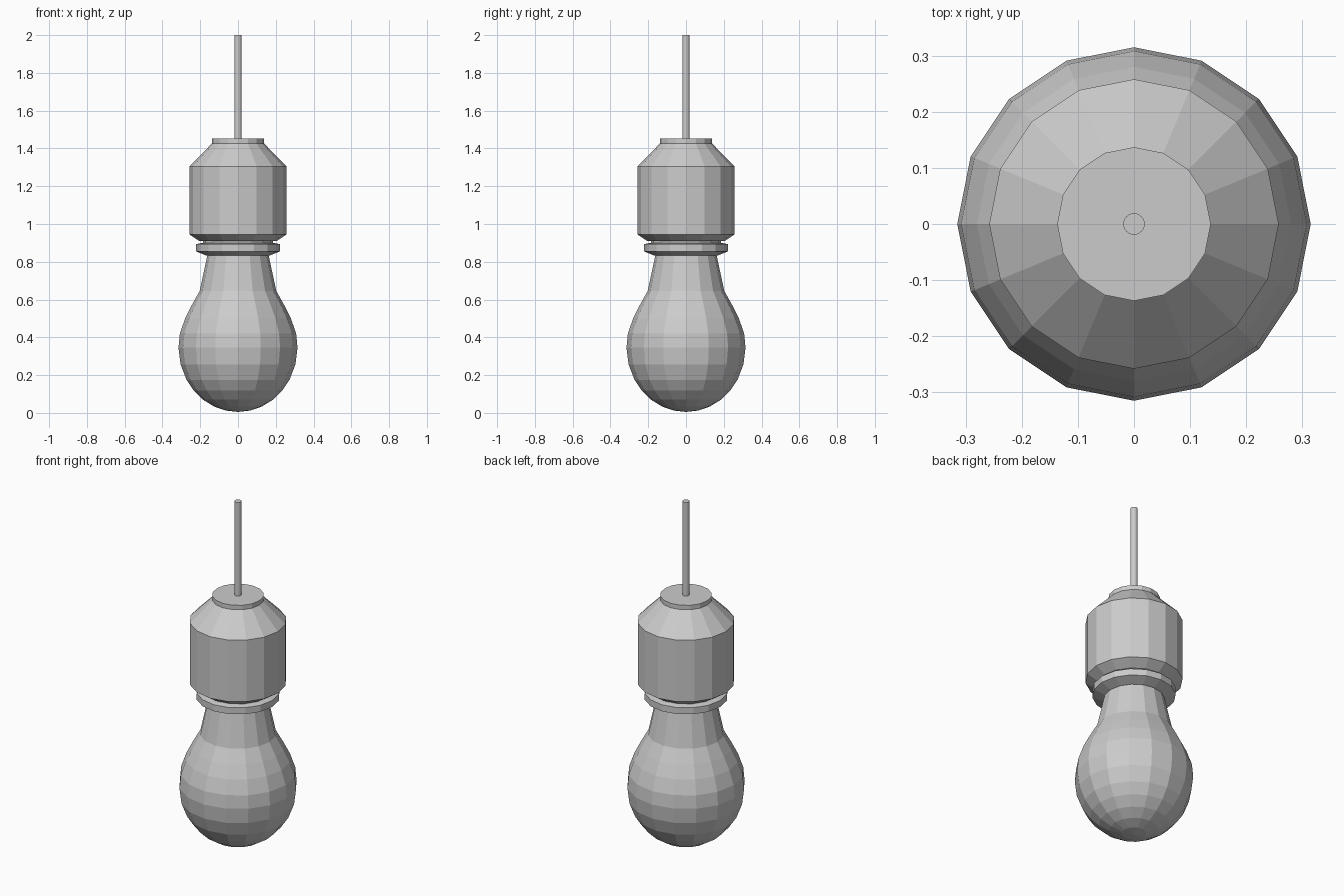
import bpy, bmesh, math

if "Cube" in bpy.data.objects:
    bpy.data.objects.remove(bpy.data.objects["Cube"])


def lathe(name, profile, sides):
    """Revolve (radius, z) points around z; open ends are capped, radius 0 makes a pole."""
    bm = bmesh.new()
    rings = []
    for r, z in profile:
        if r == 0:
            rings.append([bm.verts.new((0, 0, z))] * sides)
        else:
            rings.append([bm.verts.new((r * math.cos(2 * math.pi * i / sides),
                                        r * math.sin(2 * math.pi * i / sides), z))
                          for i in range(sides)])
    for a, b in zip(rings, rings[1:]):
        for i in range(sides):
            j = (i + 1) % sides
            bm.faces.new(list(dict.fromkeys((a[i], a[j], b[j], b[i]))))
    for ring in (rings[0], rings[-1]):
        if len(set(ring)) > 1:
            bm.faces.new(ring)
    bmesh.ops.recalc_face_normals(bm, faces=bm.faces)
    mesh = bpy.data.meshes.new(name)
    bm.to_mesh(mesh)
    bm.free()
    obj = bpy.data.objects.new(name, mesh)
    bpy.context.collection.objects.link(obj)
    return obj


# Glass bulb: round lower half, shoulder, then a tapering neck
R, CENTRE, BOTTOM = 0.315, 0.345, 0.005
bowl = [(R * math.sin(t), CENTRE - (CENTRE - BOTTOM) * math.cos(t))
        for t in (math.radians(a) for a in (12, 24, 36, 48, 60, 75, 90))]
shoulder = [(0.308, 0.42), (0.28, 0.50), (0.245, 0.57), (0.203, 0.645)]
lathe("bulb", [(0, BOTTOM)] + bowl + shoulder + [(0.163, 0.83), (0.155, 0.87)], 16)

# Screw collar ring below the socket
lathe("collar_ring", [(0.165, 0.832), (0.222, 0.855), (0.222, 0.893), (0.195, 0.899)], 16)

# Inner neck closing the gap between collar and socket
lathe("inner_neck", [(0.185, 0.88), (0.185, 0.93)], 16)

# Socket housing with bevelled bottom and conical top
lathe("socket", [(0.205, 0.910), (0.258, 0.945), (0.258, 1.305), (0.137, 1.427)], 16)

# Cap disc on top of the socket
lathe("cap", [(0.137, 1.425), (0.137, 1.453)], 16)

# Hanging cable
cable = lathe("cable", [(0.019, 1.44), (0.019, 2.0)], 24)
for poly in cable.data.polygons:
    poly.use_smooth = len(poly.vertices) == 4
